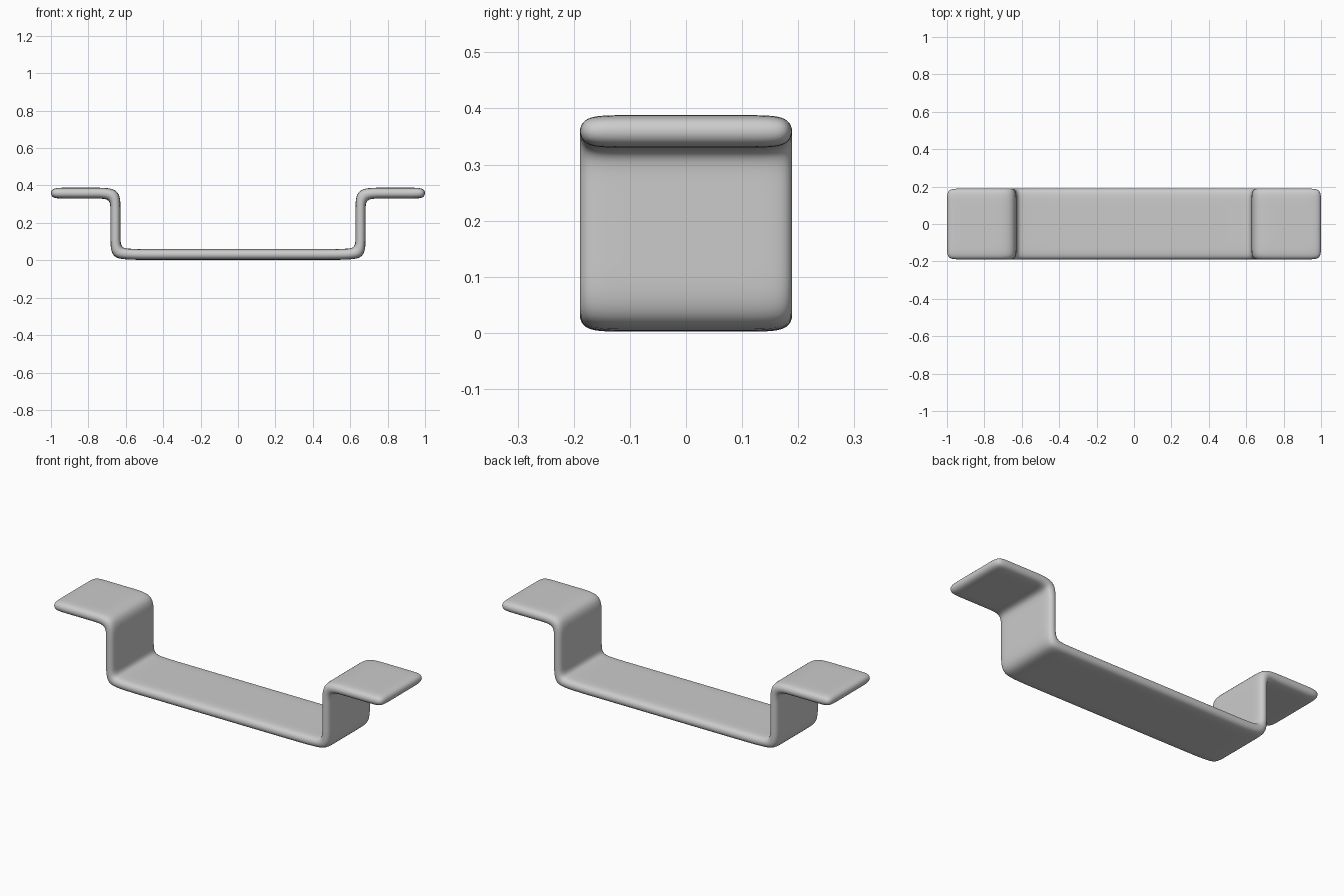
import bpy
import bmesh

cube = bpy.data.objects.get("Cube")
if cube:
    bpy.data.objects.remove(cube, do_unlink=True)

# Plain grey finish
grey = bpy.data.materials.new("light_grey")
grey.use_nodes = True
colour = (0.6, 0.6, 0.6, 1.0)
grey.diffuse_color = colour
grey.node_tree.nodes["Principled BSDF"].inputs["Base Color"].default_value = colour

# Half profile as (lower, upper) pairs of (x, z), from the base to the flange tip
half = [
    ((0.55, 0.002), (0.55, 0.06)),
    ((0.682, 0.002), (0.628, 0.06)),
    ((0.682, 0.12), (0.628, 0.12)),
    ((0.682, 0.27), (0.628, 0.27)),
    ((0.682, 0.33), (0.628, 0.388)),
    ((0.76, 0.33), (0.76, 0.388)),
    ((0.93, 0.33), (0.93, 0.388)),
    ((1.003, 0.33), (1.003, 0.388)),
]
mirrored = [tuple((-x, z) for x, z in pair) for pair in reversed(half)]
stations = mirrored + half
columns = (-0.192, -0.12, 0.12, 0.192)

# Bent strip cage: upper and lower sheets joined by a rim
bm = bmesh.new()
lower, upper = (
    [[bm.verts.new((s[side][0], y, s[side][1])) for y in columns] for s in stations]
    for side in (0, 1)
)
last = len(columns) - 1
for i in range(len(stations) - 1):
    for sheet in (lower, upper):
        for j in range(last):
            bm.faces.new((sheet[i][j], sheet[i + 1][j],
                          sheet[i + 1][j + 1], sheet[i][j + 1]))
    for j in (0, last):
        bm.faces.new((lower[i][j], lower[i + 1][j], upper[i + 1][j], upper[i][j]))
for i in (0, len(stations) - 1):
    for j in range(last):
        bm.faces.new((lower[i][j], lower[i][j + 1], upper[i][j + 1], upper[i][j]))
bmesh.ops.recalc_face_normals(bm, faces=bm.faces)
for face in bm.faces:
    face.smooth = True

mesh = bpy.data.meshes.new("bent_bracket")
bm.to_mesh(mesh)
bm.free()
mesh.materials.append(grey)
bracket = bpy.data.objects.new("bent_bracket", mesh)
bpy.context.collection.objects.link(bracket)

# Soft rounded edges and bends
soften = bracket.modifiers.new("soft_edges", "SUBSURF")
soften.levels = 3
soften.render_levels = 3
